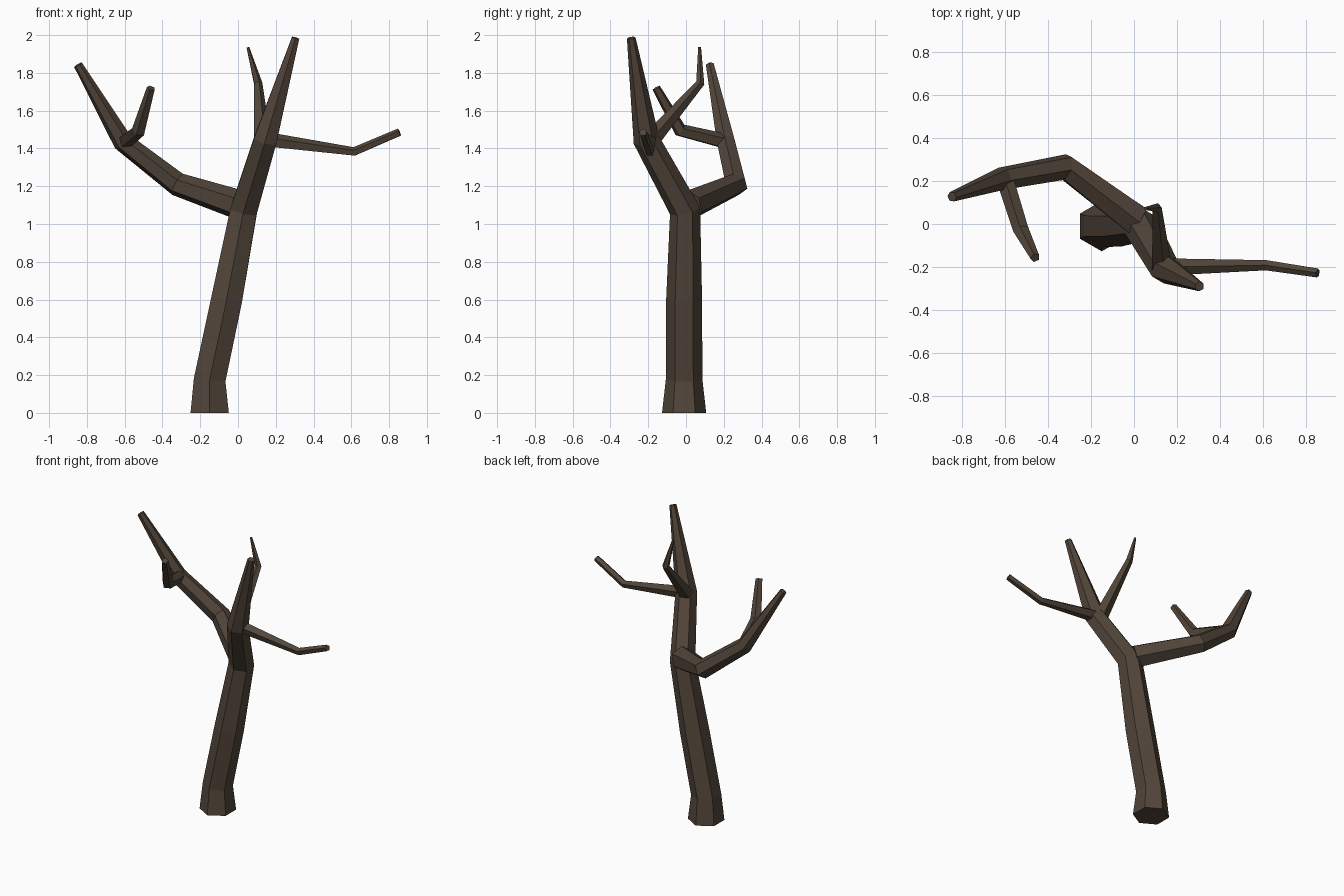
import bpy, bmesh, math
from mathutils import Vector

if "Cube" in bpy.data.objects:
    bpy.data.objects.remove(bpy.data.objects["Cube"])

bark = bpy.data.materials.new("bark")
bark.diffuse_color = (0.085, 0.06, 0.042, 1)
bark.use_nodes = True
bark.node_tree.nodes["Principled BSDF"].inputs["Base Color"].default_value = bark.diffuse_color


def limb(name, points, sides, ref, start_dir=None):
    """Tapered faceted tube; points are (x, y, z, radius)."""
    bm = bmesh.new()
    pos = [Vector(p[:3]) for p in points]
    u = Vector(ref)
    rings = []
    for i, p in enumerate(pos):
        t = Vector((0, 0, 0))
        if i > 0:
            t += (p - pos[i - 1]).normalized()
        if i < len(pos) - 1:
            t += (pos[i + 1] - p).normalized()
        if i == 0 and start_dir:
            t = Vector(start_dir)
        t.normalize()
        u = (u - t * u.dot(t)).normalized()
        v = t.cross(u)
        r = points[i][3]
        ring = []
        for k in range(sides):
            a = 2 * math.pi * k / sides
            ring.append(bm.verts.new(p + r * (math.cos(a) * u + math.sin(a) * v)))
        rings.append(ring)
    for a, b in zip(rings, rings[1:]):
        for k in range(sides):
            n = (k + 1) % sides
            bm.faces.new((a[k], a[n], b[n], b[k]))
    bm.faces.new(rings[0][::-1])
    bm.faces.new(rings[-1])
    bmesh.ops.recalc_face_normals(bm, faces=bm.faces)
    mesh = bpy.data.meshes.new(name)
    bm.to_mesh(mesh)
    bm.free()
    mesh.materials.append(bark)
    ob = bpy.data.objects.new(name, mesh)
    bpy.context.collection.objects.link(ob)


# Trunk, leaning right and bending forward into its upper spike
limb("trunk", [(-0.15, -0.01, 0, 0.117), (-0.15, -0.01, 0.175, 0.097),
               (-0.06, -0.01, 0.6, 0.095), (0.03, -0.005, 1.07, 0.082),
               (0.145, -0.21, 1.445, 0.07), (0.305, -0.29, 1.985, 0.023)],
     6, (0, 1, 0), (0, 0, 1))

# Large left bough and its forward fork
limb("left_bough", [(0.01, 0.02, 1.10, 0.08), (-0.32, 0.265, 1.21, 0.064),
                    (-0.61, 0.212, 1.435, 0.054), (-0.847, 0.127, 1.843, 0.024)],
     6, (0, 0, 1))
limb("left_fork", [(-0.595, 0.19, 1.44, 0.042), (-0.525, -0.03, 1.495, 0.038),
                   (-0.46, -0.157, 1.72, 0.023)], 5, (0, 0, 1))

# Thin right branch and thin rear branch
limb("right_branch", [(0.15, -0.20, 1.445, 0.042), (0.615, -0.192, 1.382, 0.025),
                      (0.855, -0.228, 1.485, 0.022)], 5, (0, 0, 1))
limb("rear_branch", [(0.125, -0.19, 1.44, 0.05), (0.105, 0.075, 1.745, 0.024),
                     (0.052, 0.072, 1.935, 0.008)], 5, (1, 0, 0))
